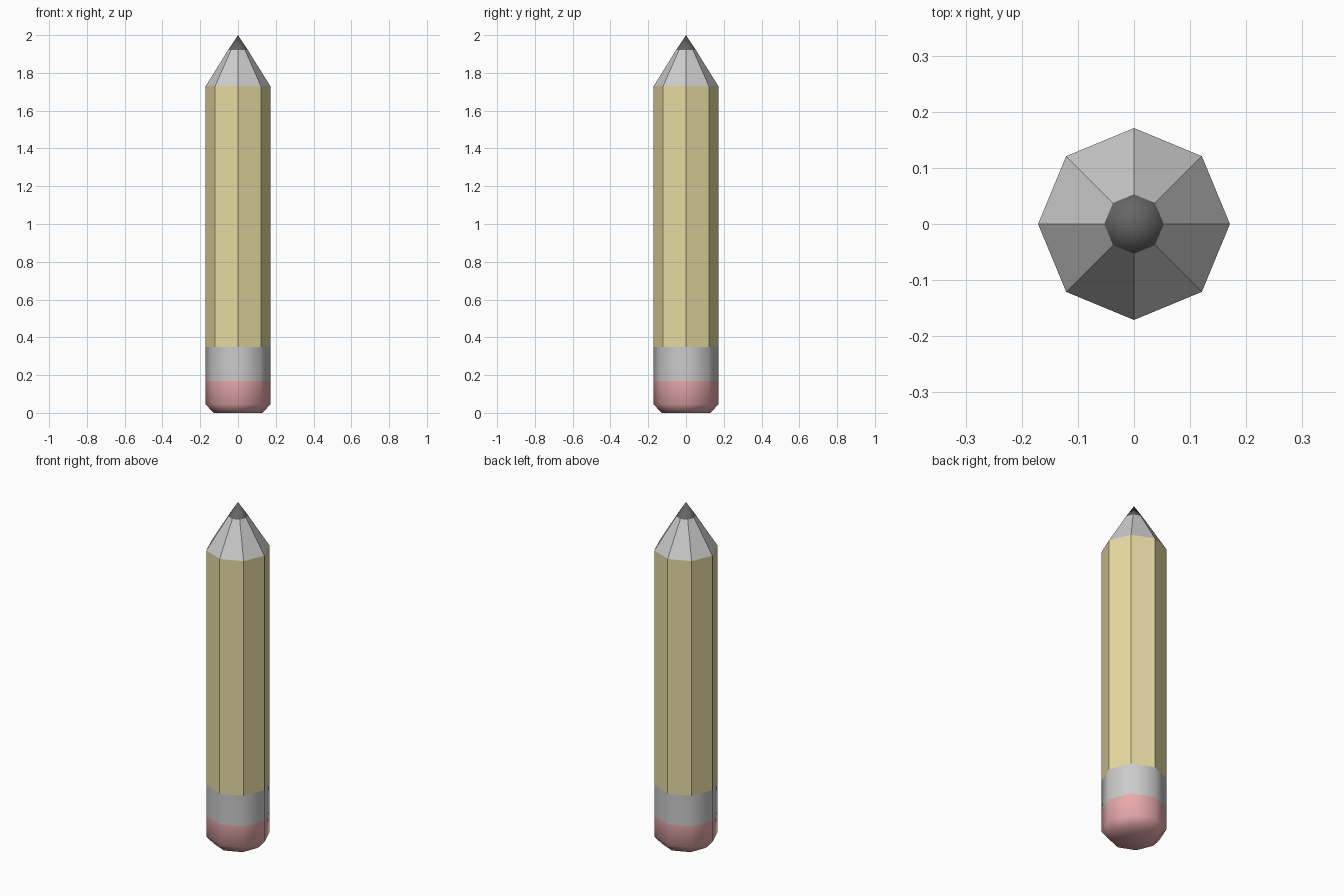
import bpy, bmesh
from math import cos, sin, pi

if "Cube" in bpy.data.objects:
    bpy.data.objects.remove(bpy.data.objects["Cube"])

SIDES = 8
R = 0.171


def material(name, rgb):
    m = bpy.data.materials.new(name)
    m.diffuse_color = (*rgb, 1)
    m.use_nodes = True
    m.node_tree.nodes["Principled BSDF"].inputs["Base Color"].default_value = m.diffuse_color
    return m


def lathe(name, profile, mat=None, smooth=False):
    """Stack octagonal rings from (radius, z) points; radius 0 makes a pole."""
    bm = bmesh.new()
    rings = []
    for r, z in profile:
        n = SIDES if r > 0 else 1
        rings.append([bm.verts.new((r * cos(2 * pi * i / SIDES), r * sin(2 * pi * i / SIDES), z))
                      for i in range(n)])
    for a, b in zip(rings, rings[1:]):
        for i in range(SIDES):
            j = (i + 1) % SIDES
            quad = [a[i % len(a)], a[j % len(a)], b[j % len(b)], b[i % len(b)]]
            bm.faces.new(list(dict.fromkeys(quad)))
    for f in bm.faces:
        f.smooth = smooth
    me = bpy.data.meshes.new(name)
    bm.to_mesh(me)
    bm.free()
    if mat:
        me.materials.append(mat)
    ob = bpy.data.objects.new(name, me)
    bpy.context.collection.objects.link(ob)
    return ob


# Eraser with chamfered bottom
lathe("eraser", [(0, 0), (0.13, 0), (R, 0.045), (R, 0.17)],
      material("pink", (0.8, 0.4, 0.41)), smooth=True)
# Metal band
lathe("ferrule", [(R, 0.17), (R, 0.35)], material("metal", (0.56, 0.56, 0.56)), smooth=True)
# Painted body
lathe("body", [(R, 0.35), (R, 1.73)], material("yellow", (0.8, 0.7, 0.36)))
# Sharpened wood cone
lathe("sharpened_wood", [(R, 1.73), (0.053, 1.92)])
# Graphite point
lathe("lead_tip", [(0.053, 1.92), (0, 2.0)], material("graphite", (0.13, 0.13, 0.13)), smooth=True)
